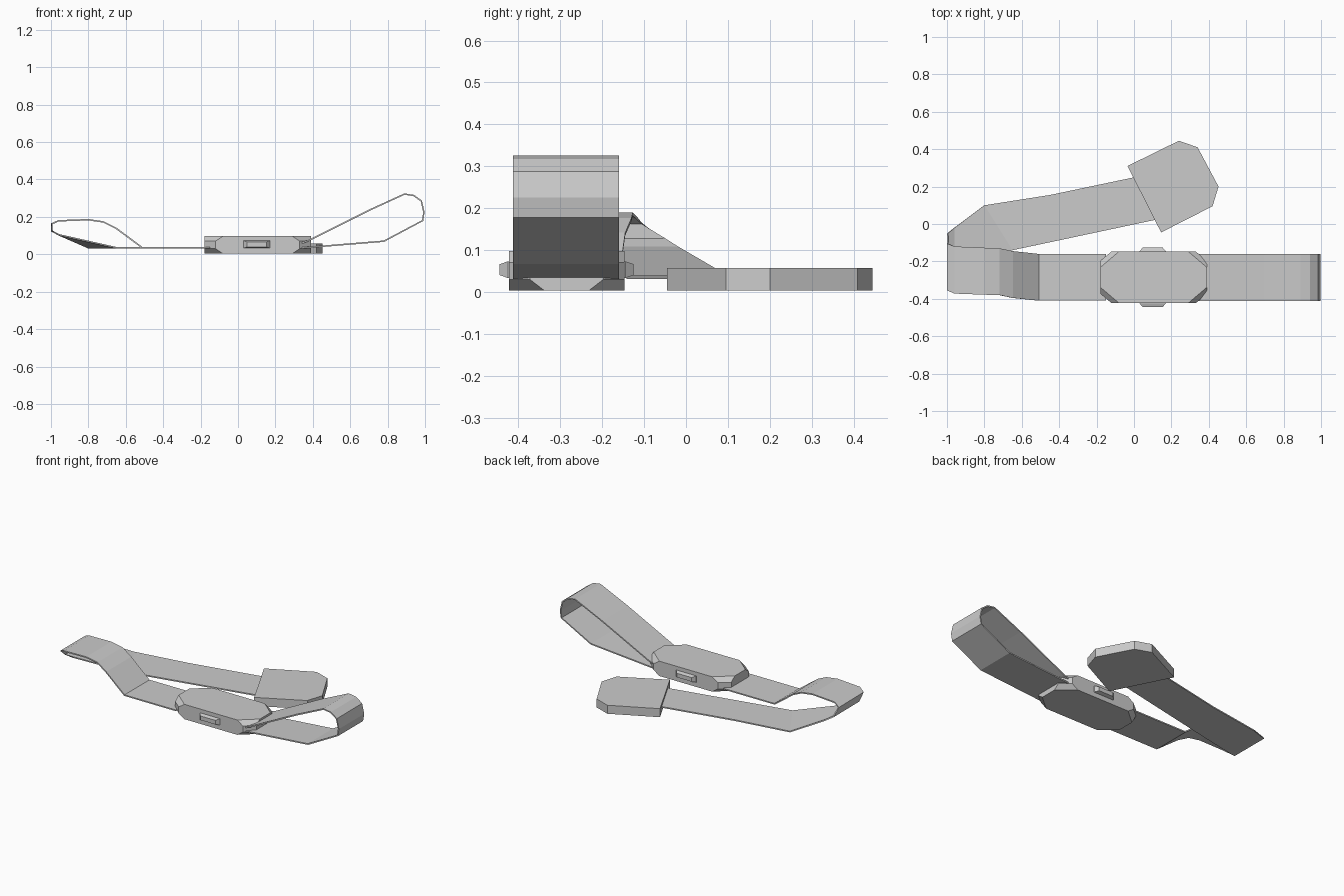
import bpy
import bmesh

cube = bpy.data.objects.get("Cube")
if cube:
    bpy.data.objects.remove(cube, do_unlink=True)

# Single grey material
grey = bpy.data.materials.new("plain grey")
grey.use_nodes = True
colour = (0.6, 0.6, 0.6, 1)
grey.diffuse_color = colour
grey.node_tree.nodes["Principled BSDF"].inputs["Base Color"].default_value = colour


def finish(name, bm):
    bmesh.ops.recalc_face_normals(bm, faces=bm.faces)
    mesh = bpy.data.meshes.new(name)
    bm.to_mesh(mesh)
    bm.free()
    mesh.materials.append(grey)
    obj = bpy.data.objects.new(name, mesh)
    bpy.context.collection.objects.link(obj)
    return obj


def stack(name, rings):
    """Solid joining matching closed rings, capped at both ends."""
    bm = bmesh.new()
    rows = [[bm.verts.new(p) for p in ring] for ring in rings]
    n = len(rows[0])
    for a, b in zip(rows, rows[1:]):
        for i in range(n):
            j = (i + 1) % n
            bm.faces.new((a[i], a[j], b[j], b[i]))
    bm.faces.new(rows[0])
    bm.faces.new(rows[-1])
    return finish(name, bm)


def strap(name, pairs):
    """Thin webbing through pairs of front and back edge points."""
    bm = bmesh.new()
    rows = [[bm.verts.new(p) for p in pair] for pair in pairs]
    for a, b in zip(rows, rows[1:]):
        bm.faces.new((a[0], a[1], b[1], b[0]))
    obj = finish(name, bm)
    mod = obj.modifiers.new("webbing thickness", "SOLIDIFY")
    mod.thickness = 0.008
    mod.offset = 0
    return obj


# Buckle housing: octagon with bevelled corners
CX, CY, HX, HY = 0.105, -0.285, 0.285, 0.138


def octagon(z, cut_x, cut_y):
    quarter = [(HX, HY - cut_y), (HX - cut_x, HY)]
    pts = quarter + [(-x, y) for x, y in reversed(quarter)]
    pts += [(-x, -y) for x, y in pts]
    return [(CX + x, CY + y, z) for x, y in pts]


stack("buckle_housing", [octagon(0.003, 0.10, 0.085), octagon(0.03, 0.06, 0.05),
                         octagon(0.07, 0.06, 0.05), octagon(0.097, 0.10, 0.085)])


# Release buttons on both long sides
def button_ring(y, hx, hz):
    return [(0.1 + sx * hx, y, 0.053 + sz * hz)
            for sx, sz in ((-1, -1), (1, -1), (1, 1), (-1, 1))]


for name, s in (("front_button", -1), ("back_button", 1)):
    stack(name, [button_ring(CY + s * 0.13, 0.07, 0.02),
                 button_ring(CY + s * 0.14, 0.07, 0.02),
                 button_ring(CY + s * 0.16, 0.052, 0.013)])

# Tongue plate
outline = [(-0.035, 0.31), (0.145, -0.045), (0.42, 0.095),
           (0.452, 0.20), (0.34, 0.41), (0.24, 0.445)]
stack("tongue", [[(x, y, z) for x, y in outline] for z in (0.003, 0.057)])

# Looped strap on the left side
loop = [(0.34, 0.06), (0.38, 0.075), (0.70, 0.235), (0.89, 0.322), (0.94, 0.314),
        (0.98, 0.285), (0.994, 0.225), (0.987, 0.18), (0.78, 0.07), (0.34, 0.034)]
strap("loop_strap", [((x, -0.413, z), (x, -0.16, z)) for x, z in loop])

# Folded strap: level from buckle, over the bend, then twisting back to the tongue
upper = [(-0.15, -0.41, 0.034), (-0.51, -0.41, 0.034), (-0.65, -0.395, 0.138),
         (-0.72, -0.38, 0.173), (-0.80, -0.378, 0.185), (-0.96, -0.372, 0.179),
         (-0.996, -0.355, 0.163), (-0.996, -0.31, 0.125), (-0.96, -0.28, 0.105)]
backs = [-0.16, -0.16, -0.145, -0.13, -0.127, -0.12, -0.105, -0.05, -0.02]
pairs = [((x, y, z), (x, b, z)) for (x, y, z), b in zip(upper, backs)]
pairs += [((-0.65, -0.14, 0.035), (-0.80, 0.10, 0.035)),
          ((-0.39, -0.085, 0.035), (-0.45, 0.155, 0.035)),
          ((0.15, 0.03, 0.035), (0.05, 0.26, 0.035))]
strap("folded_strap", pairs)
